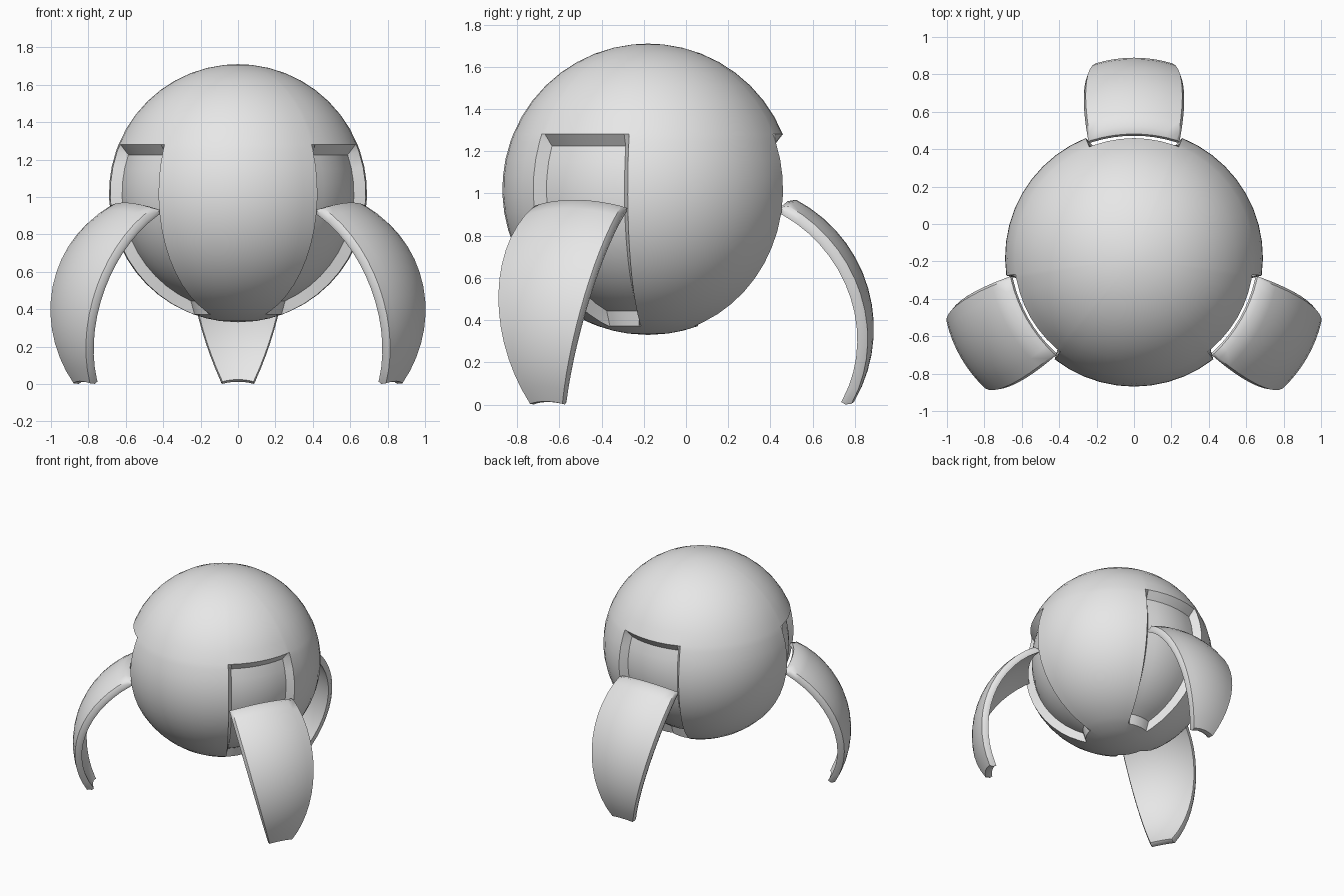
import bpy, bmesh
from math import sin, cos, radians
from mathutils import Matrix, Vector

if "Cube" in bpy.data.objects:
    bpy.data.objects.remove(bpy.data.objects["Cube"])

R = 0.69                                  # body radius
CENTRE = Vector((0, -0.18, 1.02))         # body centre
TOP, BOTTOM, HALF = 22.2, -70.0, 22.0     # panel limits in degrees
LEG_ANGLES = {"back_leg": 90, "left_leg": 210, "right_leg": 330}

grey = bpy.data.materials.new("plain grey")
grey.diffuse_color = (0.8, 0.8, 0.8, 1)
grey.use_nodes = True
grey.node_tree.nodes["Principled BSDF"].inputs["Base Color"].default_value = grey.diffuse_color


def polar(lat, az, r):
    a, b = radians(lat), radians(az)
    return Vector((r * cos(a) * cos(b), r * cos(a) * sin(b), r * sin(a)))


def spread(a, b, n):
    return [a + (b - a) * i / n for i in range(n + 1)]


def finish(bm, name, angle):
    bmesh.ops.recalc_face_normals(bm, faces=bm.faces)
    mesh = bpy.data.meshes.new(name)
    bm.to_mesh(mesh)
    bm.free()
    mesh.materials.append(grey)
    ob = bpy.data.objects.new(name, mesh)
    bpy.context.collection.objects.link(ob)
    bpy.ops.object.select_all(action='DESELECT')
    ob.select_set(True)
    bpy.context.view_layer.objects.active = ob
    bpy.ops.object.shade_smooth_by_angle(angle=radians(angle))
    return ob


# Round body with three sunken bays where the panels have swung out
def make_body():
    bm = bmesh.new()
    floor_top, floor_bottom, floor_half = 19.0, -66.0, 19.8
    lats = (spread(-82, BOTTOM, 2) + spread(floor_bottom, floor_top, 12)
            + spread(TOP, 84, 8))
    offsets = (spread(-60, -HALF, 5) + spread(-floor_half, floor_half, 6)
               + spread(HALF, 60, 5)[:-1])
    cols = [(leg, o) for leg in LEG_ANGLES.values() for o in offsets]
    rows = []
    for lat in lats:
        row = []
        for leg, o in cols:
            sunk = (floor_bottom - .01 <= lat <= floor_top + .01
                    and abs(o) <= floor_half + .01)
            row.append(bm.verts.new(polar(lat, leg + o, 0.63 if sunk else R)))
        rows.append(row)
    n = len(cols)
    for a, b in zip(rows, rows[1:]):
        for i in range(n):
            j = (i + 1) % n
            bm.faces.new((a[i], a[j], b[j], b[i]))
    for row, z in ((rows[0], -R), (rows[-1], R)):
        pole = bm.verts.new((0, 0, z))
        for i in range(n):
            bm.faces.new((row[i], row[(i + 1) % n], pole))
    bmesh.ops.translate(bm, vec=CENTRE, verts=bm.verts)
    finish(bm, "round_body", 40)


# Leg: a curved panel of the shell with a rolled rim, swung out from the body
def make_leg(name, angle):
    bm = bmesh.new()
    lats = [BOTTOM - 1.5] + spread(BOTTOM, TOP, 14) + [TOP + 2.8]
    azs = [-HALF - 1.8] + spread(-HALF, HALF, 8) + [HALF + 1.8]
    nl, na = len(lats), len(azs)
    outer, inner = {}, {}
    for i, lat in enumerate(lats):
        for j, az in enumerate(azs):
            rim = i in (0, nl - 1) or j in (0, na - 1)
            outer[i, j] = bm.verts.new(polar(lat, az, 0.666 if rim else R))
            inner[i, j] = bm.verts.new(polar(lat, az, 0.643))
    for grid in (outer, inner):
        for i in range(nl - 1):
            for j in range(na - 1):
                bm.faces.new((grid[i, j], grid[i, j + 1],
                              grid[i + 1, j + 1], grid[i + 1, j]))
    edge = ([(0, j) for j in range(na)] + [(i, na - 1) for i in range(1, nl)]
            + [(nl - 1, j) for j in range(na - 2, -1, -1)]
            + [(i, 0) for i in range(nl - 2, 0, -1)])
    for a, b in zip(edge, edge[1:] + edge[:1]):
        bm.faces.new((outer[a], outer[b], inner[b], inner[a]))
    swing = Matrix.Rotation(radians(-40), 4, 'Y')
    out = Matrix.Translation((0.38, 0, 0.36))
    around = Matrix.Rotation(radians(angle), 4, 'Z')
    place = Matrix.Translation((0, CENTRE.y, 0))
    bm.transform(place @ around @ out @ swing)
    finish(bm, name, 50)


make_body()
for leg_name, leg_angle in LEG_ANGLES.items():
    make_leg(leg_name, leg_angle)
